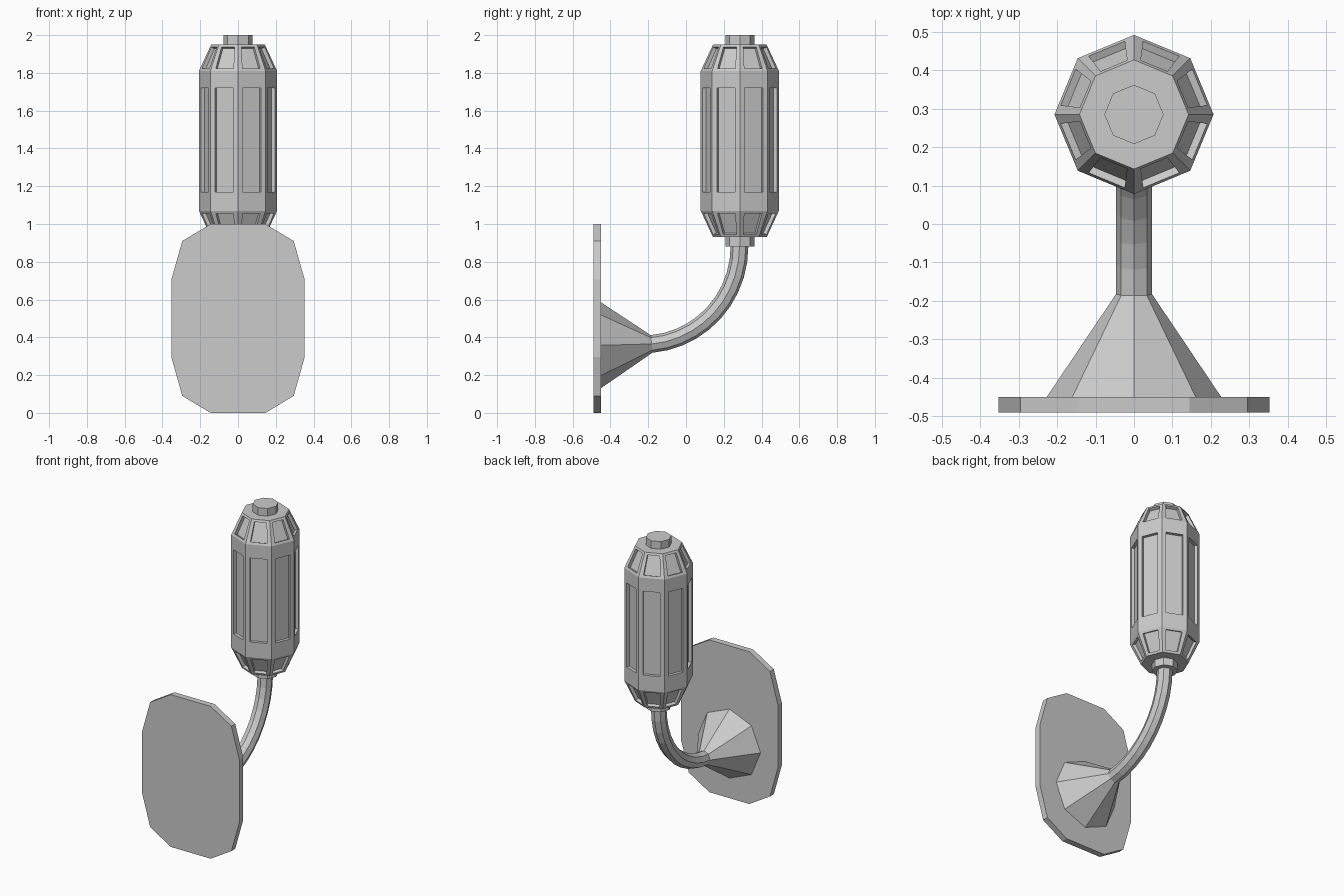
import bpy, bmesh
from math import sin, cos, pi, radians
from mathutils import Vector

if "Cube" in bpy.data.objects:
    bpy.data.objects.remove(bpy.data.objects["Cube"])

N = 8          # all round parts are octagonal
CY = 0.285     # lantern axis


def finish(name, bm):
    bmesh.ops.remove_doubles(bm, verts=bm.verts, dist=1e-5)
    bmesh.ops.recalc_face_normals(bm, faces=bm.faces)
    mesh = bpy.data.meshes.new(name)
    bm.to_mesh(mesh)
    bm.free()
    ob = bpy.data.objects.new(name, mesh)
    bpy.context.collection.objects.link(ob)
    return ob


def flat_ring(r, z):
    return [Vector((r * cos(2 * pi * i / N), CY + r * sin(2 * pi * i / N), z))
            for i in range(N)]


def loft(name, rings):
    bm = bmesh.new()
    loops = [[bm.verts.new(p) for p in ring] for ring in rings]
    n = len(rings[0])
    for a, b in zip(loops, loops[1:]):
        for i in range(n):
            j = (i + 1) % n
            bm.faces.new((a[i], a[j], b[j], b[i]))
    bm.faces.new(loops[0])
    bm.faces.new(loops[-1])
    return finish(name, bm)


def recessed_panel(bm, c, u0, u1, v0, v1, depth):
    """Quad with a framed opening pushed inwards."""
    def at(u, v):
        return c[0].lerp(c[1], u).lerp(c[3].lerp(c[2], u), v)
    normal = (c[1] - c[0]).cross(c[3] - c[0]).normalized()
    rim = [at(u0, v0), at(u1, v0), at(u1, v1), at(u0, v1)]
    floor = [p - normal * depth for p in rim]
    o, r, f = [[bm.verts.new(p) for p in s] for s in (c, rim, floor)]
    for i in range(4):
        j = (i + 1) % 4
        bm.faces.new((o[i], o[j], r[j], r[i]))
        bm.faces.new((r[i], r[j], f[j], f[i]))
    bm.faces.new(f)


# Lantern body: three tiers of framed panels
bm = bmesh.new()
rings = [flat_ring(0.142, 0.93), flat_ring(0.207, 1.07),
         flat_ring(0.207, 1.81), flat_ring(0.142, 1.95)]
for k, (v0, v1) in enumerate([(0.1, 0.9), (0.135, 0.88), (0.1, 0.9)]):
    a, b = rings[k], rings[k + 1]
    for i in range(N):
        j = (i + 1) % N
        recessed_panel(bm, [a[i], a[j], b[j], b[i]], 0.17, 0.83, v0, v1, 0.02)
for ring in (rings[0], rings[-1]):
    bm.faces.new([bm.verts.new(p) for p in ring])
finish("lantern_body", bm)

# Top cap and bottom collar
loft("lantern_cap", [flat_ring(0.077, 1.95), flat_ring(0.077, 2.0)])
loft("lantern_collar", [flat_ring(0.077, 0.88), flat_ring(0.077, 0.93)])


# Curved arm flaring into the wall cone
def arm_ring(y, z, r, t):
    # t: angle of the ring's in-plane radial direction
    return [Vector((r * cos(2 * pi * i / N),
                    y + r * sin(2 * pi * i / N) * cos(t),
                    z + r * sin(2 * pi * i / N) * sin(t))) for i in range(N)]


arc = []
for k in range(11):
    t = radians(-8.5 * k)
    arc.append(arm_ring(-0.227 + 0.51 * cos(t), 0.88 + 0.517 * sin(t), 0.047, t))
loft("curved_arm", arc)
loft("wall_cone", [arc[-1], arm_ring(-0.45, 0.358, 0.227, -pi / 2)])

# Wall plate
half = [(0.145, 0.0), (0.295, 0.09), (0.353, 0.295),
        (0.353, 0.705), (0.295, 0.91), (0.145, 1.0)]
outline = half + [(-x, z) for x, z in reversed(half)]
loft("wall_plate", [[Vector((x, y, z)) for x, z in outline] for y in (-0.49, -0.45)])
